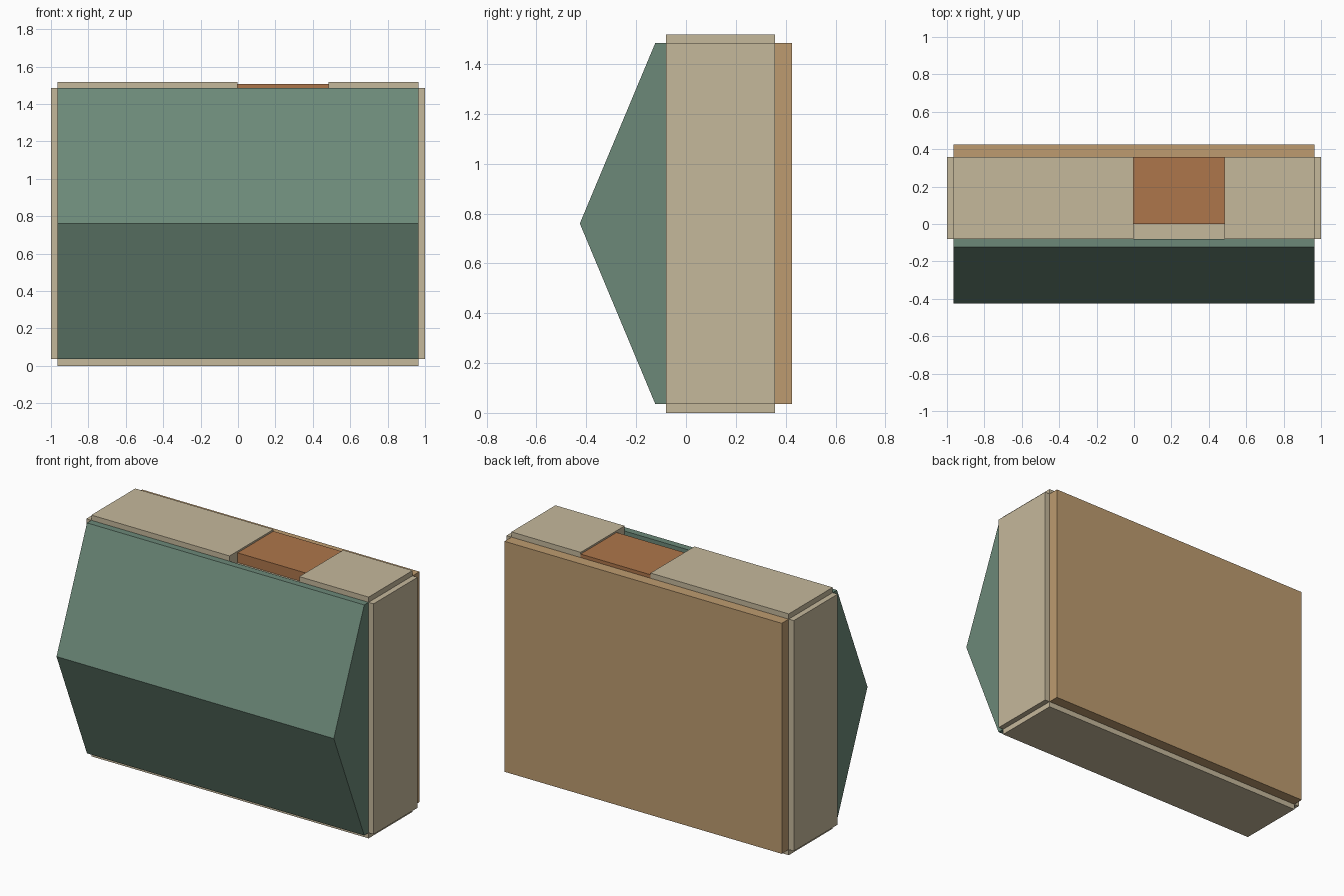
import bpy

if "Cube" in bpy.data.objects:
    bpy.data.objects.remove(bpy.data.objects["Cube"])


def material(name, rgb):
    m = bpy.data.materials.new(name)
    m.diffuse_color = (*rgb, 1)
    m.use_nodes = True
    m.node_tree.nodes["Principled BSDF"].inputs["Base Color"].default_value = m.diffuse_color
    return m


beige = material("beige", (0.56, 0.48, 0.33))
tan = material("tan", (0.51, 0.33, 0.16))
brown = material("brown", (0.42, 0.18, 0.07))
green = material("green", (0.15, 0.25, 0.19))


def prism(name, profile, x0, x1, mat):
    """Extrude a (y, z) profile along x."""
    n = len(profile)
    verts = [(x, y, z) for x in (x0, x1) for y, z in profile]
    faces = [tuple(range(n))[::-1], tuple(range(n, 2 * n))]
    faces += [(i, (i + 1) % n, (i + 1) % n + n, i + n) for i in range(n)]
    me = bpy.data.meshes.new(name)
    me.from_pydata(verts, [], faces)
    me.materials.append(mat)
    ob = bpy.data.objects.new(name, me)
    bpy.context.collection.objects.link(ob)
    return ob


def box(name, x, y, z, mat):
    return prism(name, [(y[0], z[0]), (y[1], z[0]), (y[1], z[1]), (y[0], z[1])], x[0], x[1], mat)


W, LO, HI = 0.965, 0.035, 1.485   # half width, bottom and top of the core
DEPTH = (-0.08, 0.357)
SLOT = (-0.003, 0.483)

# side panels and bottom panel
for side, s in (("left", -1), ("right", 1)):
    box(side + "_panel", sorted((s * (W - 0.035), s)), DEPTH, (LO, HI), beige)
box("bottom_panel", (-W, W), DEPTH, (0, 0.07), beige)

# top panels either side of the opening
box("top_panel_left", (-W, SLOT[0]), DEPTH, (1.445, 1.518), beige)
box("top_panel_right", (SLOT[1], W), DEPTH, (1.445, 1.518), beige)

# floor of the slot and the sliding lid behind it
box("slot_floor", SLOT, DEPTH, (1.41, 1.445), beige)
box("lid", SLOT, (0, DEPTH[1]), (1.445, 1.507), brown)

# back board
box("back_panel", (-W, W), (DEPTH[1], 0.426), (LO, HI), tan)

# pointed front
prism("front_wedge", [(-0.08, LO), (-0.08, HI), (-0.123, HI), (-0.426, 0.76), (-0.123, LO)][::-1],
      -W, W, green)
